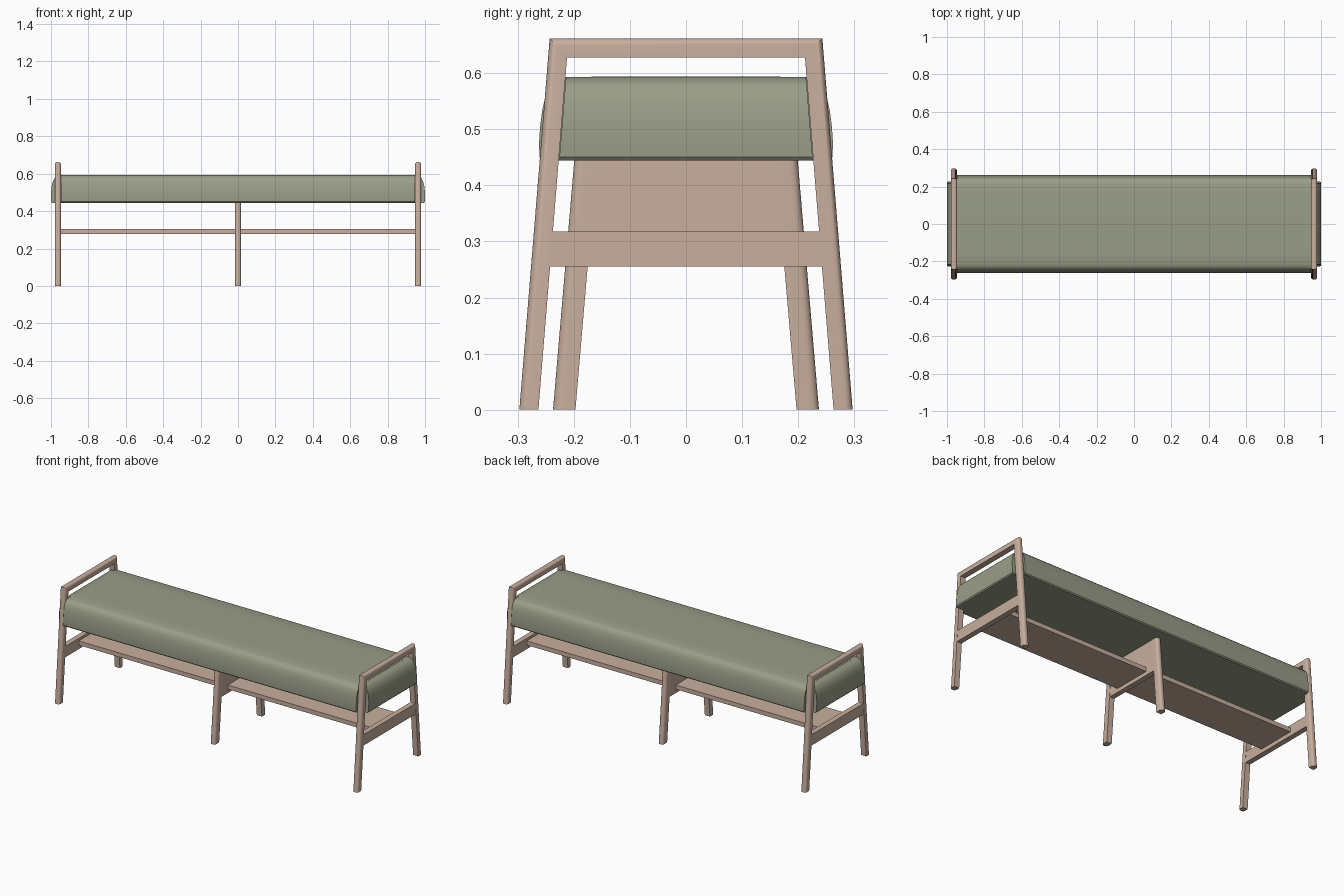
import bpy, bmesh, math
from mathutils import Vector

if "Cube" in bpy.data.objects:
    bpy.data.objects.remove(bpy.data.objects["Cube"])


def material(name, rgb):
    m = bpy.data.materials.new(name)
    m.diffuse_color = (*rgb, 1)
    m.use_nodes = True
    m.node_tree.nodes["Principled BSDF"].inputs["Base Color"].default_value = m.diffuse_color
    return m


wood = material("pale wood", (0.58, 0.43, 0.345))
fabric = material("sage fabric", (0.32, 0.34, 0.245))


def loft(name, rings, mat, bm=None):
    """Skin a list of equal closed rings and cap both ends."""
    bm = bmesh.new()
    vs = [[bm.verts.new(p) for p in r] for r in rings]
    n = len(vs[0])
    for a, b in zip(vs, vs[1:]):
        for i in range(n):
            j = (i + 1) % n
            bm.faces.new((a[i], a[j], b[j], b[i]))
    bm.faces.new(vs[0])
    bm.faces.new(vs[-1])
    bmesh.ops.recalc_face_normals(bm, faces=bm.faces)
    me = bpy.data.meshes.new(name)
    bm.to_mesh(me)
    bm.free()
    ob = bpy.data.objects.new(name, me)
    bpy.context.collection.objects.link(ob)
    me.materials.append(mat)
    bpy.ops.object.select_all(action='DESELECT')
    ob.select_set(True)
    bpy.context.view_layer.objects.active = ob
    bpy.ops.object.shade_smooth_by_angle(angle=math.radians(35))
    return ob


def prism(name, x0, x1, yz, mat):
    return loft(name, [[(x, y, z) for y, z in yz] for x in (x0, x1)], mat)


# Leg section: (x offset, depth 0 = outer .. 1 = inner), outer edges rounded
HALF = 0.0165
section = [(-HALF, 1), (HALF, 1)]
for k in range(6):
    a = math.radians(90 * k / 5)
    section.append((HALF - 0.013 * (1 - math.cos(a)), 0.38 * (1 - math.sin(a))))
section += [(-x, d) for x, d in reversed(section[2:])]


def sweep(name, cx, outer, inner, mat):
    rings = []
    for o, i in zip(outer, inner):
        o, i = Vector(o), Vector(i)
        rings.append([(cx + x, *o.lerp(i, d)) for x, d in section])
    return loft(name, rings, mat)


# End frames: splayed legs joined by a mitred armrest, plus a cross rail
for side, cx in (("left", -0.963), ("right", 0.963)):
    sweep(side + "_end_frame", cx,
          [(-0.297, 0), (-0.243, 0.662), (0.243, 0.662), (0.297, 0)],
          [(-0.263, 0), (-0.212, 0.628), (0.212, 0.628), (0.263, 0)], wood)
    prism(side + "_cross_rail", cx - 0.0155, cx + 0.0155,
          [(-0.245, 0.255), (0.245, 0.255), (0.24, 0.318), (-0.24, 0.318)], wood)

# Middle support: two splayed legs and a solid panel
for side, s in (("front", -1), ("back", 1)):
    sweep(side + "_middle_leg", 0, [(s * 0.237, 0), (s * 0.199, 0.446)],
          [(s * 0.197, 0), (s * 0.159, 0.446)], wood)
prism("middle_panel", -0.015, 0.015,
      [(-0.19, 0.256), (0.19, 0.256), (0.175, 0.446), (-0.175, 0.446)], wood)

# Long stretcher board
prism("stretcher_board", -0.948, 0.948,
      [(-0.115, 0.278), (0.115, 0.278), (0.115, 0.303), (-0.115, 0.303)], wood)

# Cushion body: rounded section run along the bench
half = [(0.255, 0.444), (0.261, 0.45), (0.262, 0.475), (0.26, 0.505), (0.256, 0.535),
        (0.25, 0.56), (0.242, 0.577), (0.231, 0.587), (0.214, 0.592), (0.15, 0.594)]
prism("seat_cushion", -0.946, 0.946,
      half + [(-y, z) for y, z in reversed(half)], fabric)

# Cushion ends: narrower pads that pass between the legs
end = [(0.945, 0.444), (0.994, 0.444), (0.999, 0.45), (1.0, 0.475), (0.999, 0.51),
       (0.995, 0.54), (0.989, 0.56), (0.98, 0.576), (0.969, 0.586), (0.945, 0.593)]
for side, s in (("left", -1), ("right", 1)):
    loft(side + "_cushion_end",
         [[(s * x, t * (0.262 - 0.081 * z), z) for x, z in end] for t in (-1, 1)],
         fabric)
